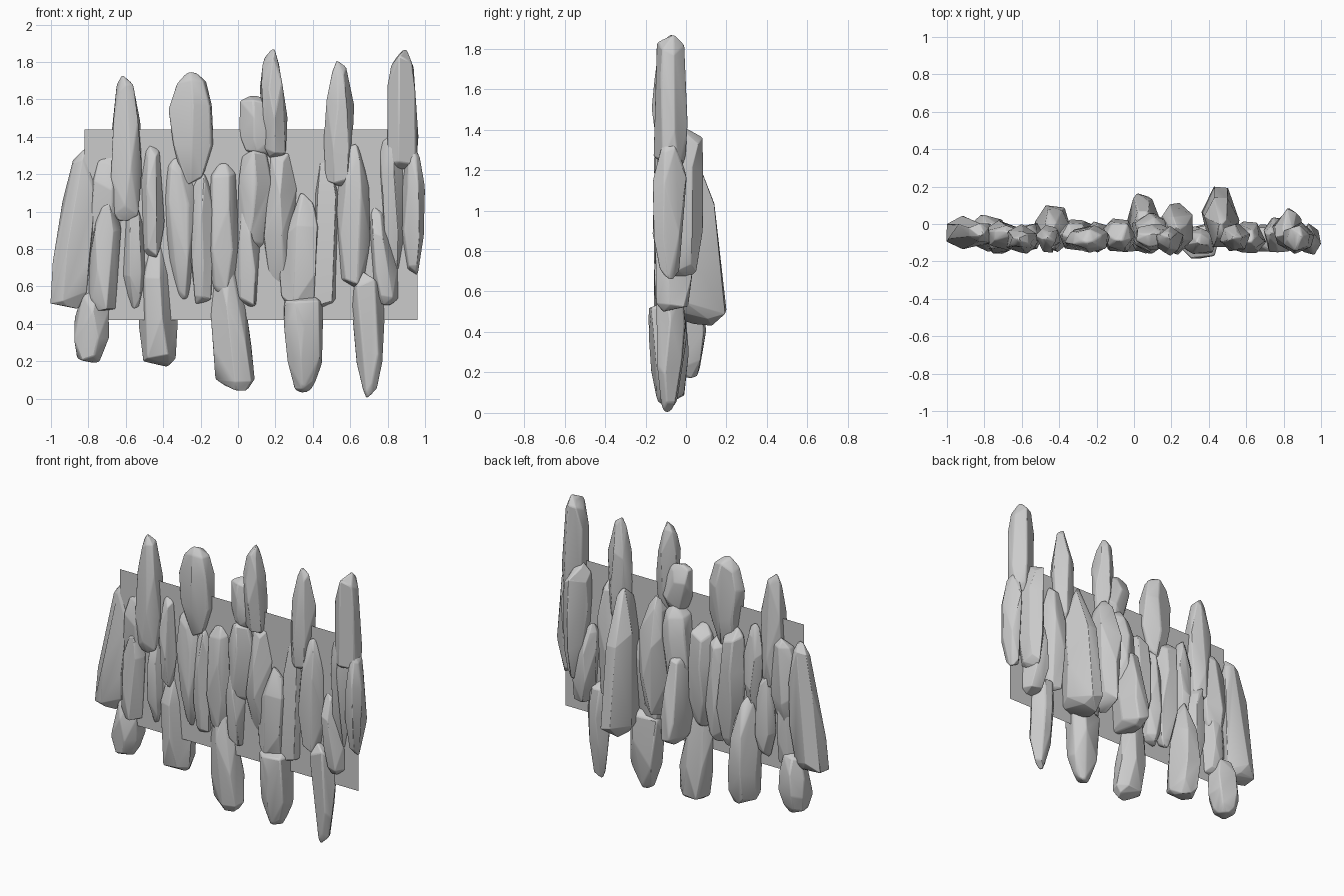
import bpy, bmesh, math, random

if "Cube" in bpy.data.objects:
    bpy.data.objects.remove(bpy.data.objects["Cube"])

random.seed(5)


def stone(name, xt, zt, xb, zb, w, t=.5, b=.6, y=-.08, d=.16, tilt=0.0):
    """Chiselled stone from (xt, zt) down to (xb, zb); t / b are the end widths
    as a share of w, d the depth, tilt how far the foot sits behind the head."""
    rings = [(0, .6 * b), (.08, b), (.33, .3 * b + .7), (.67, .3 * t + .7),
             (.9, t), (1, .4 * t)]
    pts = []
    start = random.uniform(0, 6)
    for f, r in rings:
        slant = random.uniform(0, 6)
        for k in range(6):
            a = start + math.tau * k / 6 + random.uniform(-.25, .25)
            q = r * random.uniform(.9, 1.08)
            if f in (0, 1):      # end facets are cut at a slant
                h = abs(f - .035 * (1 - math.cos(a - slant)))
            else:
                h = f + random.uniform(-.05, .05)
            pts.append([q * math.cos(a), q * math.sin(a), min(1, max(0, h))])
    # fit the section to the wanted width and depth
    for i in (0, 1):
        lo, hi = min(p[i] for p in pts), max(p[i] for p in pts)
        for p in pts:
            p[i] = 2 * (p[i] - lo) / (hi - lo) - 1
    # fit the height
    lo, hi = min(p[2] for p in pts), max(p[2] for p in pts)
    bm = bmesh.new()
    for u, v, f in pts:
        f = (f - lo) / (hi - lo)
        bm.verts.new((xb + (xt - xb) * f + u * w / 2,
                      y + tilt * (.5 - f) + v * d / 2,
                      zb + (zt - zb) * f))
    bmesh.ops.convex_hull(bm, input=bm.verts[:])
    bmesh.ops.delete(bm, geom=[v for v in bm.verts if not v.link_faces], context='VERTS')
    bmesh.ops.dissolve_limit(bm, angle_limit=math.radians(10),
                             verts=bm.verts[:], edges=bm.edges[:])
    bmesh.ops.recalc_face_normals(bm, faces=bm.faces[:])
    me = bpy.data.meshes.new(name)
    bm.to_mesh(me)
    bm.free()
    ob = bpy.data.objects.new(name, me)
    bpy.context.collection.objects.link(ob)
    # worn edges
    m = ob.modifiers.new("worn_edges", 'BEVEL')
    m.width, m.segments, m.limit_method = .008, 2, 'ANGLE'
    m.angle_limit = math.radians(15)
    bpy.ops.object.select_all(action='DESELECT')
    ob.select_set(True)
    bpy.context.view_layer.objects.active = ob
    bpy.ops.object.shade_smooth_by_angle(angle=math.radians(30))


# tall stones along the top
top_row = [
    (-.60, 1.73, -.60, .95, .17, .5, .8),
    (-.25, 1.75, -.25, 1.14, .245, .6, .5, -.08, .15),
    (.08, 1.62, .12, 1.29, .20, .7, .7, -.07, .14),
    (.18, 1.87, .20, 1.28, .145, .55, .7, -.09, .16),
    (.54, 1.81, .54, 1.12, .165, .4, .8, -.07, .15),
    (.88, 1.87, .88, 1.20, .17, .7, .9, -.08, .18),
]
# overlapping stones in the main band
middle_row = [
    (-.82, 1.34, -.91, .48, .215, .5, .95, -.045, .18),
    (-.69, 1.33, -.71, .75, .19, .6, .6, -.06, .16),
    (-.70, 1.08, -.73, .46, .17, .6, .85, -.08, .16),
    (-.56, 1.07, -.55, .48, .14, .6, .6, -.07, .15),
    (-.46, 1.36, -.46, .74, .135, .5, .6, -.08, .15),
    (-.32, 1.30, -.29, .50, .18, .7, .5, -.06, .17),
    (-.19, 1.21, -.19, .50, .15, .6, .7, -.07, .17),
    (-.08, 1.26, -.08, .55, .19, .7, .6, -.06, .18),
]
right_band = [
    (.35, 1.10, .32, .48, .21, .45, .7, -.09, .16),
    (.62, 1.37, .61, .58, .19, .5, .6, -.07, .17),
    (.74, 1.05, .80, .50, .15, .5, .8, -.06, .19),
    (.935, 1.37, .935, .66, .13, .5, .5, -.08, .17),
]
# deep stones that also lean out behind the backing sheet
back_row = [
    (.05, 1.06, .05, .47, .18, .6, .9, -.005, .31, .04),
    (.10, 1.35, .07, .80, .19, .7, .7, -.05, .22),
    (.22, 1.38, .22, .58, .19, .5, .6, -.03, .28, .03),
    (.47, 1.38, .46, .43, .20, .4, .95, .01, .33, .06),
    (.82, 1.44, .83, .65, .17, .85, .6, -.03, .23),
]
# hanging stones along the bottom
bottom_row = [
    (-.77, .59, -.79, .19, .19, .6, .7, -.05, .20),
    (-.44, .88, -.42, .17, .21, .4, .8, -.03, .25, .03),
    (-.08, .78, -.01, .04, .21, .4, .9, -.07, .17),
    (.35, .57, .36, .03, .215, .95, .5, -.09, .19),
    (.69, .68, .71, 0, .18, .8, .4, -.08, .16),
]
for row, stones in (("top_stone", top_row), ("middle_stone", middle_row),
                    ("right_stone", right_band), ("back_stone", back_row),
                    ("bottom_stone", bottom_row)):
    for i, s in enumerate(stones):
        stone(f"{row}_{i + 1}", *s)

# thin backing sheet between the stones
bpy.ops.mesh.primitive_plane_add(size=1, location=(.07, -.085, .93),
                                 rotation=(math.pi / 2, 0, 0))
sheet = bpy.context.object
sheet.name = "backing_sheet"
sheet.scale = (1.78, 1.02, 1)
